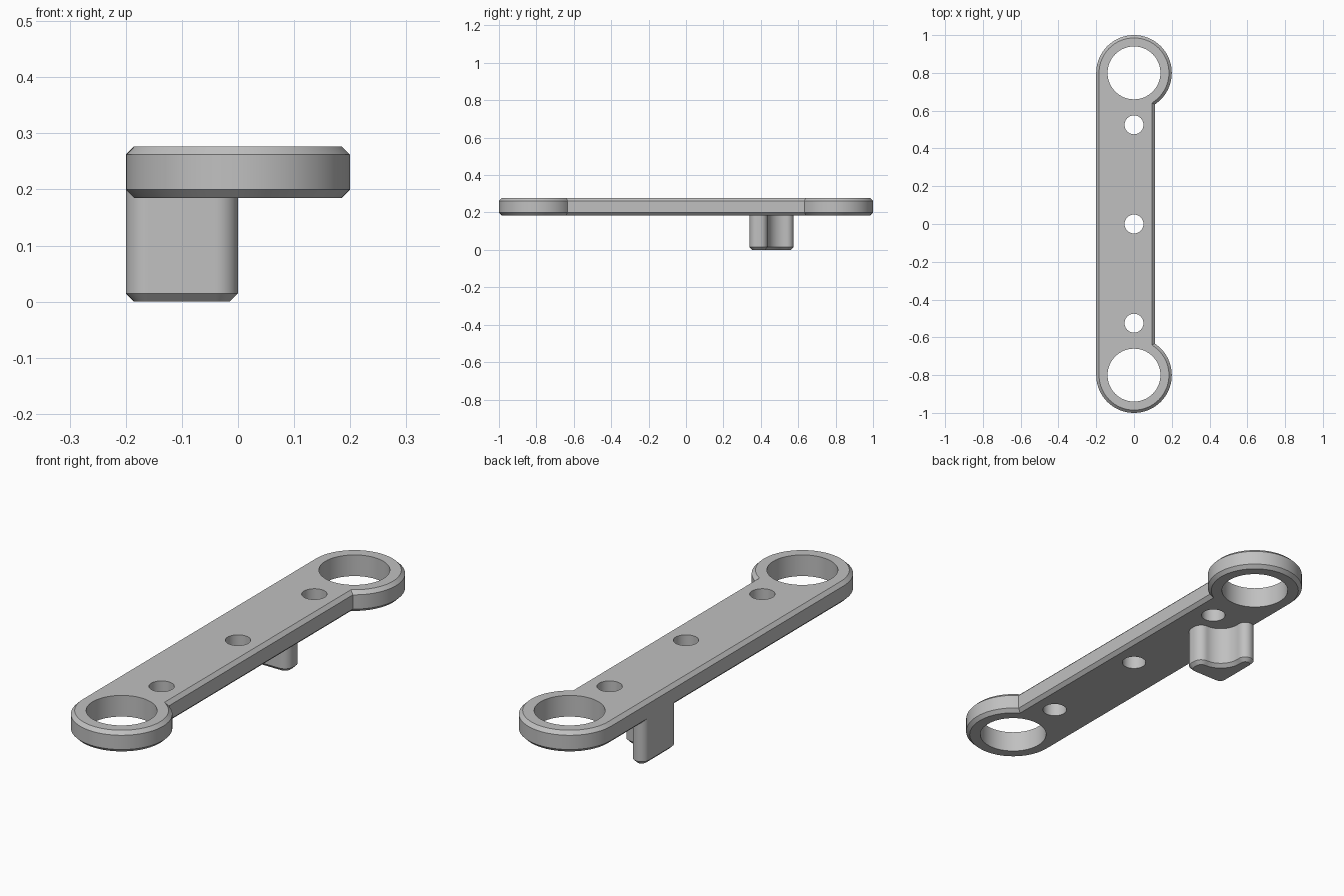
import bpy
import bmesh
from math import radians, cos, sin, acos, degrees
from mathutils import Vector

cube = bpy.data.objects.get("Cube")
if cube:
    bpy.data.objects.remove(cube, do_unlink=True)

grey = bpy.data.materials.new("satin grey")
grey.use_nodes = True
colour = (0.53, 0.53, 0.53, 1)
grey.diffuse_color = colour
grey.node_tree.nodes["Principled BSDF"].inputs["Base Color"].default_value = colour


def arc(cx, cy, r, start, end, steps):
    """Points on an arc, angles in degrees."""
    angles = [radians(start + (end - start) * i / steps) for i in range(steps + 1)]
    return [Vector((cx + r * cos(a), cy + r * sin(a))) for a in angles]


def inset(points, d):
    """Move a counter-clockwise outline inwards with mitred corners."""
    result = []
    for i, p in enumerate(points):
        a = (p - points[i - 1]).normalized()
        b = (points[(i + 1) % len(points)] - p).normalized()
        n1, n2 = Vector((-a.y, a.x)), Vector((-b.y, b.x))
        result.append(p + (n1 + n2) * (d / (1 + n1.dot(n2))))
    return result


def build(name, layers, holes=()):
    """Stack outlines (points, z) into a solid pierced by round holes."""
    bm = bmesh.new()

    def ring(points, z):
        verts = [bm.verts.new((p.x, p.y, z)) for p in points]
        edges = [bm.edges.new((verts[i - 1], verts[i])) for i in range(len(verts))]
        return verts, edges

    def walls(rings):
        for (low, _), (high, _) in zip(rings, rings[1:]):
            for i in range(len(low)):
                bm.faces.new((low[i - 1], low[i], high[i], high[i - 1]))

    stacks = [[ring(points, z) for points, z in layers]]
    for y, r in holes:
        circle = arc(0, y, r, 0, 360, 64)[:-1]
        stacks.append([ring(circle, layers[k][1]) for k in (0, -1)])
    for k in (0, -1):
        loops = [e for stack in stacks for e in stack[k][1]]
        bmesh.ops.triangle_fill(bm, edges=loops, use_beauty=True)
    for stack in stacks:
        walls(stack)
    bmesh.ops.recalc_face_normals(bm, faces=bm.faces)

    mesh = bpy.data.meshes.new(name)
    bm.to_mesh(mesh)
    bm.free()
    mesh.materials.append(grey)
    obj = bpy.data.objects.new(name, mesh)
    bpy.context.collection.objects.link(obj)
    bpy.ops.object.select_all(action='DESELECT')
    obj.select_set(True)
    bpy.context.view_layer.objects.active = obj
    bpy.ops.object.shade_smooth_by_angle(angle=radians(30))
    return obj


chamfer = 0.015
bottom, top = 0.185, 0.277

# Link plate: two round eyes, one flush side and one recessed side
eye_y, eye_r, recess_x = 0.8, 0.2, 0.11
notch = degrees(acos(recess_x / eye_r))
plate = (arc(0, eye_y, eye_r, -notch, 180, 64)
         + arc(0, -eye_y, eye_r, 180, 360 + notch, 64))
build("link_plate",
      [(inset(plate, chamfer), bottom), (plate, bottom + chamfer),
       (plate, top - chamfer), (inset(plate, chamfer), top)],
      holes=[(-eye_y, 0.14), (eye_y, 0.14), (-0.525, 0.05), (0, 0.05), (0.525, 0.05)])

# Stop peg under the plate, hollowed around the nearby hole
peg = (arc(-0.04, 0.38, 0.04, -90, 0, 10)
       + arc(-0.04, 0.397, 0.04, 0, 90, 10)
       + arc(-0.04, 0.527, 0.09, 270, 180, 16)[1:]
       + arc(-0.165, 0.54, 0.035, 0, 180, 20)
       + arc(-0.16, 0.38, 0.04, 180, 270, 10))
build("stop_peg", [(inset(peg, chamfer), 0), (peg, chamfer), (peg, bottom + chamfer)])
